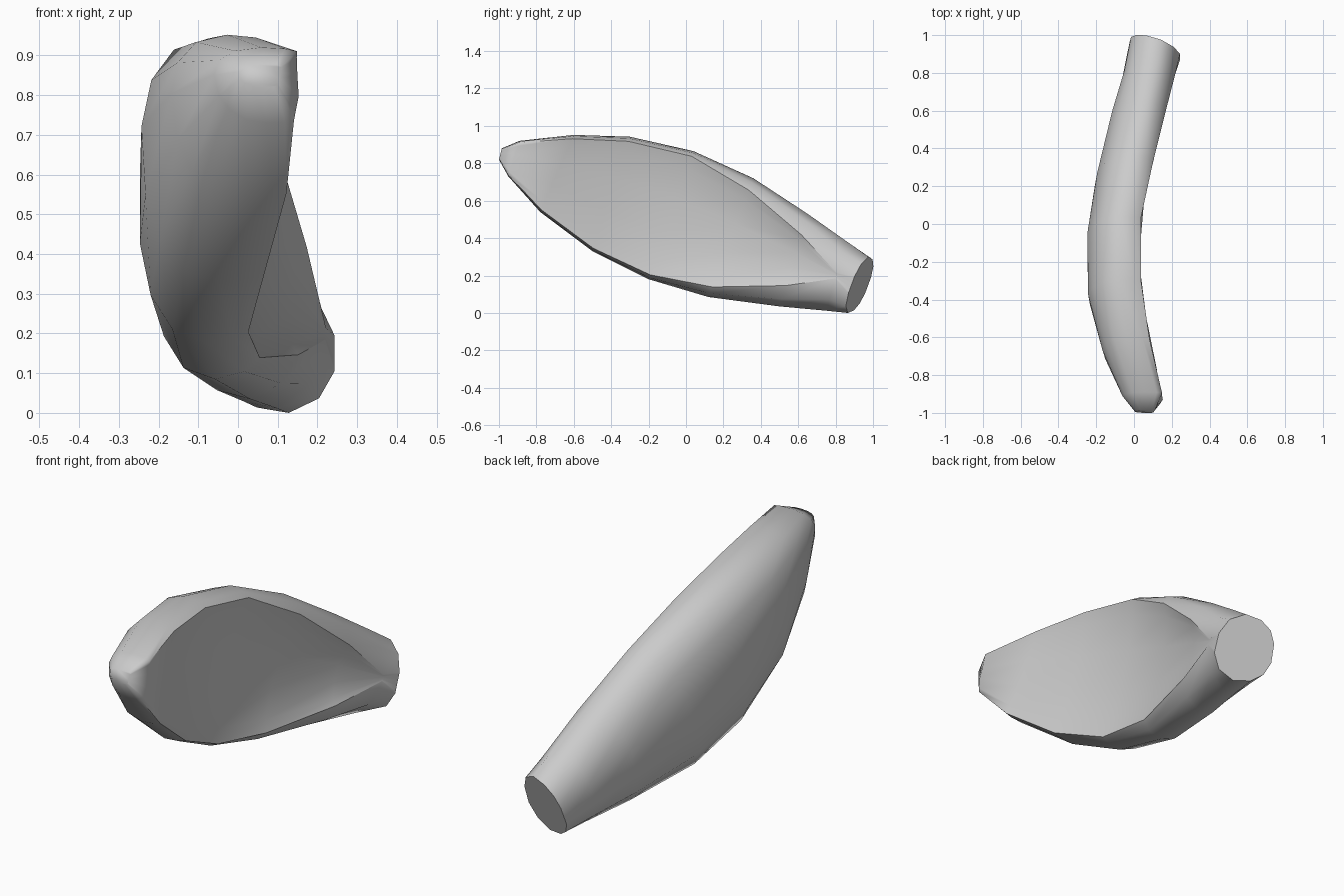
import bpy, bmesh

if "Cube" in bpy.data.objects:
    bpy.data.objects.remove(bpy.data.objects["Cube"])

# Side outlines seen from above: (y, x) for the outer and inner faces
OUTER = [(-1, .01), (-.9, -.07), (-.8, -.125), (-.5, -.22), (-.35, -.247), (-.05, -.247),
         (.25, -.2), (.6, -.115), (.85, -.04), (1, .0)]
INNER = [(-1, .1), (-.93, .155), (-.85, .14), (-.6, .08), (-.25, .03), (-.1, .02), (.1, .045),
         (.45, .13), (.8, .22), (.9, .243), (1, .243)]

# Stations: top (y, z), bottom (y, z), upper rim, lower rim, hollow depth
STATIONS = [
    ((-.985, .88), (-1.0, .82), .85, -.85, 0),
    ((-.89, .92), (-.95, .73), .9, -.93, .01),
    ((-.6, .952), (-.78, .54), .9, -.94, .05),
    ((-.3, .942), (-.5, .33), .92, -.95, .09),
    ((.04, .865), (-.2, .18), .92, -.93, .12),
    ((.36, .72), (.12, .085), .8, -.83, .14),
    ((.65, .53), (.5, .035), .55, -.55, .12),
    ((.855, .385), (.75, .012), .08, -.08, 0),
    ((.98, .3), (.87, .0), .3, -.3, 0),
]


def interp(table, t):
    t = min(max(t, table[0][0]), table[-1][0])
    for (a, p), (b, q) in zip(table, table[1:]):
        if t <= b:
            return p + (q - p) * (t - a) / (b - a)


def section(rt, rb, depth):
    """D-shaped section: u = 0 outer to 1 inner, v = -1 bottom to 1 top."""
    top = [(1, rt), (.87, rt + (1 - rt) * .65), (.6, 1), (.3, .91), (.1, .66), (0, .28)]
    low = [(u, -v) for u, v in reversed(top[2:])]
    low += [(.87, rb + (-1 - rb) * .65), (1, rb)]
    hollow = [(1 - depth * k, rb + (rt - rb) * f) for f, k in ((.1, .55), (.35, 1), (.65, 1), (.9, .55))]
    return top + low + hollow


bm = bmesh.new()
rings = []
for i, (top, bot, rt, rb, depth) in enumerate(STATIONS):
    ring = []
    for u, v in section(rt, rb, depth):
        f = (v + 1) / 2
        y = bot[0] + (top[0] - bot[0]) * f
        z = bot[1] + (top[1] - bot[1]) * f
        xo, xi = interp(OUTER, y), interp(INNER, y)
        if i == len(STATIONS) - 1:      # slanted end cut
            y += .09 * (.55 - u)
        ring.append(bm.verts.new((xo + (xi - xo) * u, y, z)))
    rings.append(ring)

# Skin between the stations, with end caps
n = len(rings[0])
for a, b in zip(rings, rings[1:]):
    for k in range(n):
        j = (k + 1) % n
        bm.faces.new((a[k], a[j], b[j], b[k]))
bm.faces.new(rings[0])
bm.faces.new(rings[-1])
bmesh.ops.recalc_face_normals(bm, faces=bm.faces)
for f in bm.faces:
    f.smooth = True

# Crisp edges around the hollow and the cut end
for a, b in zip(rings[1:-1], rings[2:-1]):
    for k in (0, 11):
        bm.edges.get((a[k], b[k])).smooth = False
for k in range(n):
    bm.edges.get((rings[-1][k], rings[-1][(k + 1) % n])).smooth = False

mesh = bpy.data.meshes.new("curved_shell")
bm.to_mesh(mesh)
bm.free()
obj = bpy.data.objects.new("curved_shell", mesh)
bpy.context.collection.objects.link(obj)
